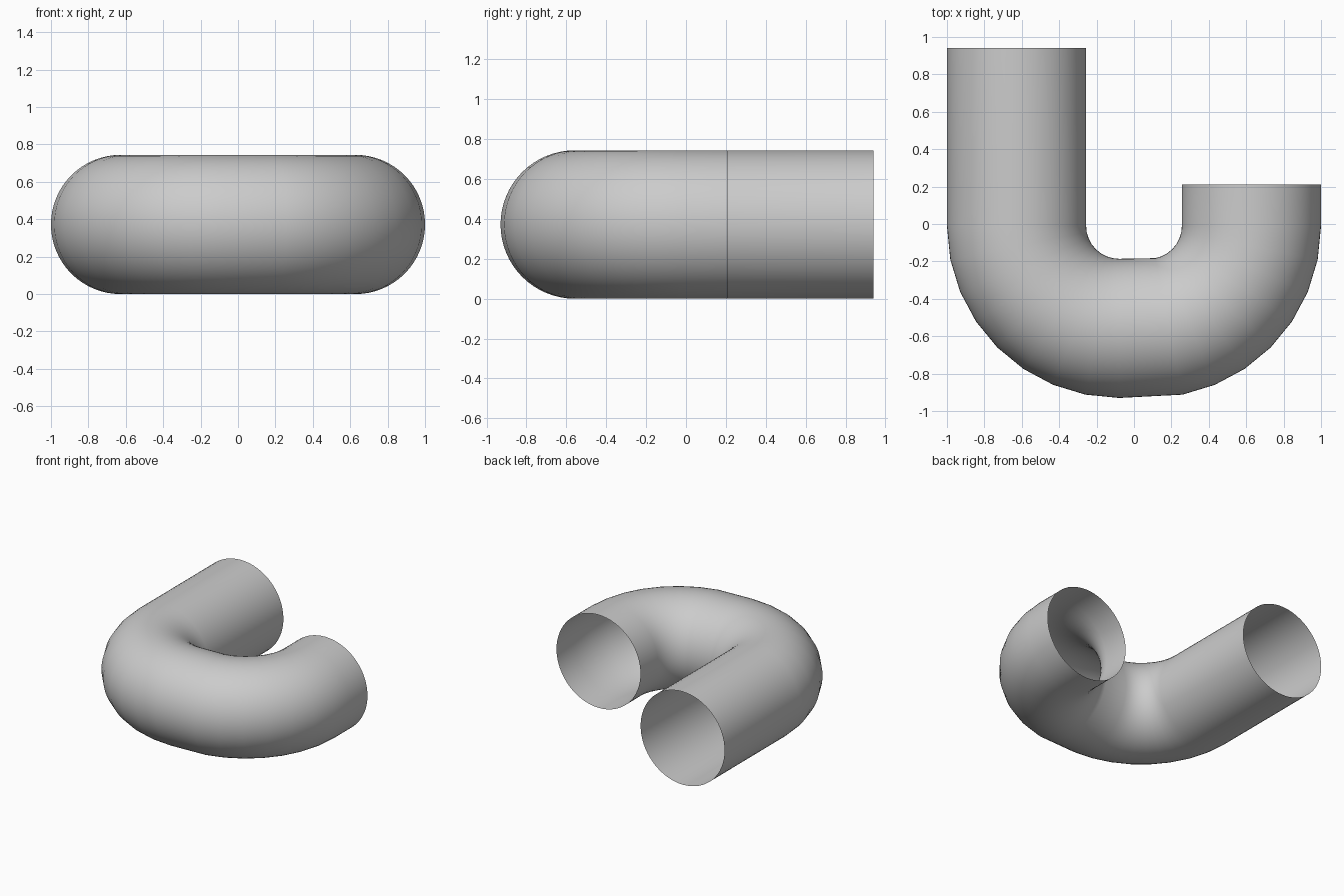
import bpy
import bmesh
from math import sin, cos, pi, radians
from mathutils import Vector

cube = bpy.data.objects.get("Cube")
if cube:
    bpy.data.objects.remove(cube, do_unlink=True)

R = 0.372            # pipe radius
BEND = 0.548         # centreline radius of each elbow
CX, CY = 0.08, -0.01  # elbow centres at +-CX
SIDES, STEPS = 64, 8

grey = bpy.data.materials.new("plain grey")
grey.use_nodes = True
colour = (0.6, 0.6, 0.6, 1)
grey.diffuse_color = colour
grey.node_tree.nodes["Principled BSDF"].inputs["Base Color"].default_value = colour

# Path stations: centre point and the outward direction of each ring
stations = [(Vector((-CX - BEND, 0.94, R)), Vector((-1, 0, 0)))]
for side in (-1, 1):
    for i in range(STEPS + 1):
        if side == 1 and i == 0:
            continue  # the base runs straight into the second elbow's first step
        turn = i if side == 1 else STEPS - i
        a = pi / 2 * turn / STEPS
        out = Vector((side * sin(a), -cos(a), 0))
        stations.append((Vector((side * CX, CY, R)) + out * BEND, out))
stations.append((Vector((CX + BEND, 0.21, R)), Vector((1, 0, 0))))

# Sweep circular rings along the path, leaving both ends open
bm = bmesh.new()
up = Vector((0, 0, 1))
rings = []
for centre, out in stations:
    angles = [2 * pi * k / SIDES for k in range(SIDES)]
    rings.append([bm.verts.new(centre + R * (out * cos(t) + up * sin(t))) for t in angles])
for a, b in zip(rings, rings[1:]):
    for k in range(SIDES):
        n = (k + 1) % SIDES
        bm.faces.new((a[k], b[k], b[n], a[n]))
bmesh.ops.recalc_face_normals(bm, faces=bm.faces)
# Make sure the outer wall faces outward
bm.faces.ensure_lookup_table()
bm.normal_update()
first = bm.faces[0]
if first.normal.dot(stations[0][1]) < 0:
    bmesh.ops.reverse_faces(bm, faces=bm.faces)

mesh = bpy.data.meshes.new("bent_pipe")
bm.to_mesh(mesh)
bm.free()
mesh.materials.append(grey)
pipe = bpy.data.objects.new("bent_pipe", mesh)
bpy.context.collection.objects.link(pipe)

# Smooth shading
bpy.context.view_layer.objects.active = pipe
pipe.select_set(True)
bpy.ops.object.shade_smooth_by_angle(angle=radians(40))
